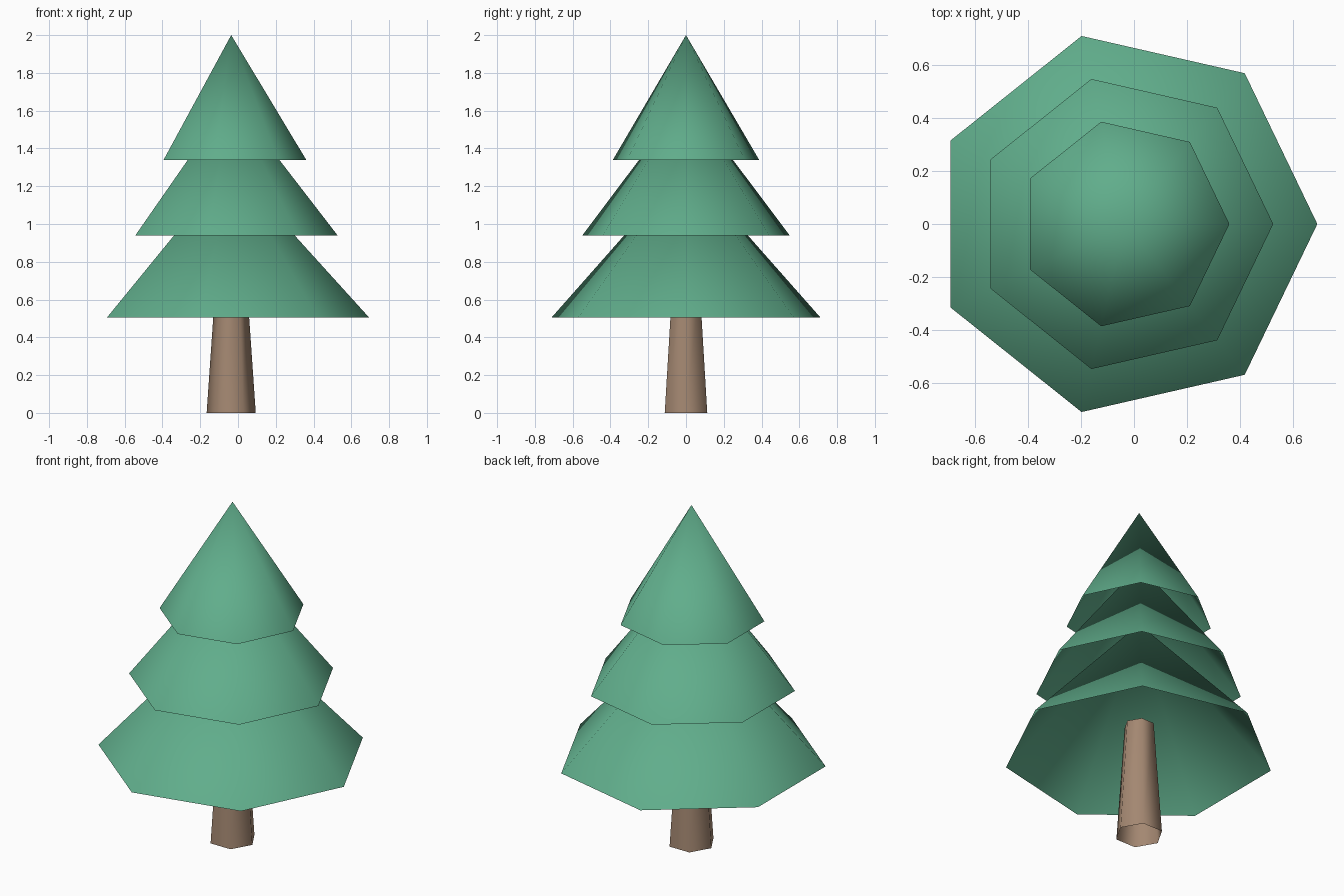
import bpy, bmesh, math

cube = bpy.data.objects.get("Cube")
if cube:
    bpy.data.objects.remove(cube, do_unlink=True)

AXIS_X = -0.036  # trunk axis, so that the odd-sided outline is centred


def make_material(name, rgb):
    mat = bpy.data.materials.new(name)
    mat.use_nodes = True
    color = (*rgb, 1.0)
    mat.diffuse_color = color
    mat.node_tree.nodes["Principled BSDF"].inputs["Base Color"].default_value = color
    return mat


def ring(bm, sides, radius, z):
    return [bm.verts.new((AXIS_X + radius * math.cos(2 * math.pi * i / sides),
                          radius * math.sin(2 * math.pi * i / sides), z))
            for i in range(sides)]


def make_shell(name, mat, sides, r_low, z_low, r_high, z_high):
    """Open-ended smooth cone (r_high = 0) or tapered tube."""
    bm = bmesh.new()
    low = ring(bm, sides, r_low, z_low)
    if r_high > 0:
        high = ring(bm, sides, r_high, z_high)
    else:
        tip = bm.verts.new((AXIS_X, 0, z_high))
    for i in range(sides):
        j = (i + 1) % sides
        if r_high > 0:
            bm.faces.new((low[i], low[j], high[j], high[i]))
        else:
            bm.faces.new((low[i], low[j], tip))
    for face in bm.faces:
        face.smooth = True
    mesh = bpy.data.meshes.new(name)
    bm.to_mesh(mesh)
    bm.free()
    mesh.materials.append(mat)
    obj = bpy.data.objects.new(name, mesh)
    bpy.context.collection.objects.link(obj)
    return obj


leaf_green = make_material("leaf_green", (0.118, 0.42, 0.26))
bark_brown = make_material("bark_brown", (0.37, 0.245, 0.167))

# Six-sided tapered trunk, ending inside the lowest tier
make_shell("trunk", bark_brown, 6, 0.13, 0, 0.083, 0.68)

# Three overlapping seven-sided foliage cones
tiers = [("lower_foliage", 0.73, 0.505, 1.31),
         ("middle_foliage", 0.563, 0.94, 1.67),
         ("upper_foliage", 0.397, 1.34, 2.0)]
for name, radius, base, tip in tiers:
    make_shell(name, leaf_green, 7, radius, base, 0, tip)
